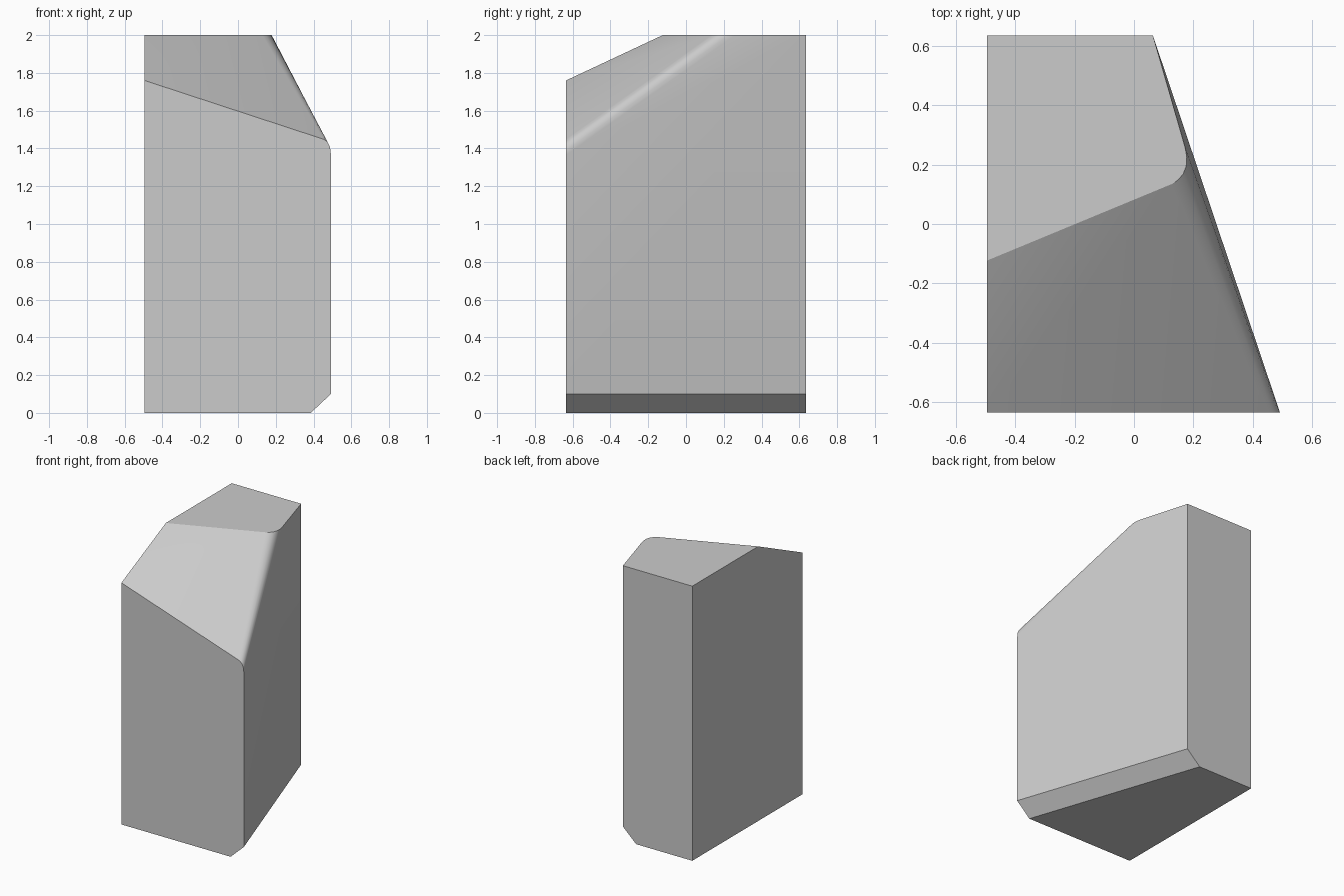
import bpy, bmesh

if "Cube" in bpy.data.objects:
    bpy.data.objects.remove(bpy.data.objects["Cube"])

FRONT, BACK, LEFT = -0.635, 0.635, -0.495
RIGHT_FRONT, RIGHT_BACK = 0.492, 0.064   # slanted right wall
CHAMFER_X, CHAMFER_Z, TOP = 0.107, 0.1, 2.0

# Rounded ridge: one arc on the front wall (x, z), its match on the top (x, y)
front_arc = [(0.452, 1.449), (0.467, 1.440), (0.478, 1.427), (0.486, 1.409), (0.490, 1.389), (RIGHT_FRONT, 1.365)]
top_arc = [(0.128, 0.135), (0.148, 0.148), (0.166, 0.169), (0.176, 0.195), (0.178, 0.226), (0.172, 0.260)]

bm = bmesh.new()
new = lambda x, y, z: bm.verts.new((x, y, z))

# Base and right-hand chamfer
base_fl, base_bl = new(LEFT, FRONT, 0), new(LEFT, BACK, 0)
base_fr, base_br = new(RIGHT_FRONT - CHAMFER_X, FRONT, 0), new(RIGHT_BACK - CHAMFER_X, BACK, 0)
cham_f, cham_b = new(RIGHT_FRONT, FRONT, CHAMFER_Z), new(RIGHT_BACK, BACK, CHAMFER_Z)

# Upper corners and the two ridge arcs
slope_low, slope_high = new(LEFT, FRONT, 1.76), new(LEFT, -0.123, TOP)
top_bl, top_br = new(LEFT, BACK, TOP), new(RIGHT_BACK, BACK, TOP)
low = [new(x, FRONT, z) for x, z in front_arc]
high = [new(x, y, TOP) for x, y in top_arc]

# Walls, base, chamfer and top
bm.faces.new([base_fl, base_fr, cham_f] + low[::-1] + [slope_low])
bm.faces.new([base_bl, top_bl, top_br, cham_b, base_br])
bm.faces.new([base_fl, slope_low, slope_high, top_bl, base_bl])
bm.faces.new([cham_f, cham_b, top_br, low[-1]])
bm.faces.new([base_fl, base_bl, base_br, base_fr])
bm.faces.new([base_fr, base_br, cham_b, cham_f])
bm.faces.new([slope_high] + high + [top_br, top_bl])

# Sloped front facets, rounded ridge strip and side facet
bm.faces.new([slope_low, high[0], slope_high])
bm.faces.new([slope_low, low[0], high[0]])
for i in range(len(low) - 1):
    bm.faces.new([low[i], low[i + 1], high[i + 1], high[i]])
bm.faces.new([low[-1], top_br, high[-1]])

bmesh.ops.recalc_face_normals(bm, faces=bm.faces[:])
mesh = bpy.data.meshes.new("cut_block")
bm.to_mesh(mesh)
bm.free()
block = bpy.data.objects.new("cut_block", mesh)
bpy.context.collection.objects.link(block)

grey = bpy.data.materials.new("light_grey")
grey.diffuse_color = (0.6, 0.6, 0.6, 1)
grey.use_nodes = True
grey.node_tree.nodes["Principled BSDF"].inputs["Base Color"].default_value = grey.diffuse_color
mesh.materials.append(grey)

# Smooth the rounded ridge, keep the wall edges sharp
bpy.context.view_layer.objects.active = block
block.select_set(True)
bpy.ops.object.shade_smooth_by_angle(angle=0.35)
